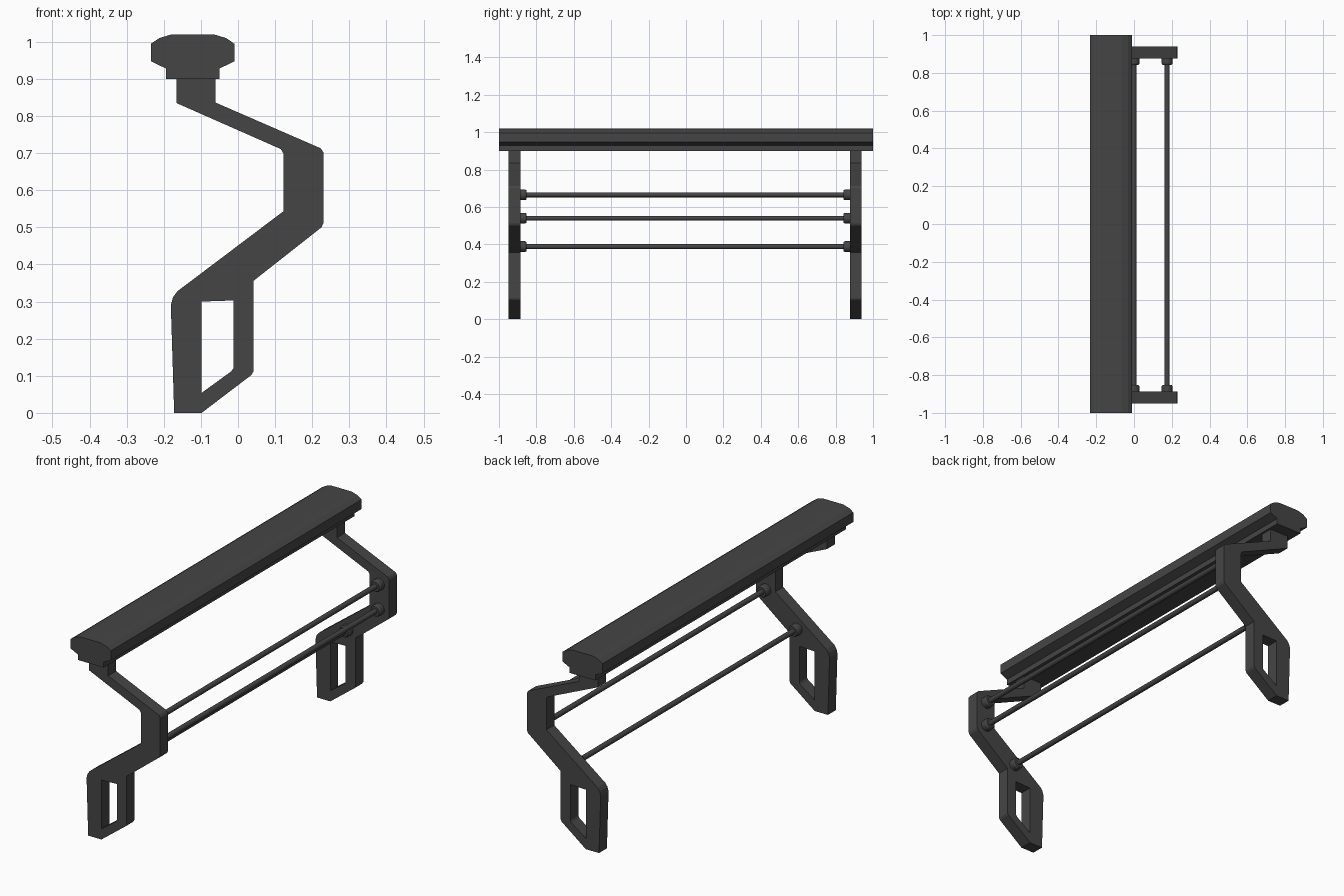
import bpy, bmesh, math
from mathutils import Vector

if "Cube" in bpy.data.objects:
    bpy.data.objects.remove(bpy.data.objects["Cube"])

dark = bpy.data.materials.new("dark_grey")
dark.diffuse_color = (0.06, 0.06, 0.06, 1)
dark.use_nodes = True
dark.node_tree.nodes["Principled BSDF"].inputs["Base Color"].default_value = dark.diffuse_color


def add_object(name, bm):
    bmesh.ops.recalc_face_normals(bm, faces=bm.faces)
    mesh = bpy.data.meshes.new(name)
    bm.to_mesh(mesh)
    bm.free()
    obj = bpy.data.objects.new(name, mesh)
    bpy.context.collection.objects.link(obj)
    mesh.materials.append(dark)
    return obj


def extrude_profile(name, loops, y0, y1):
    """Fill x/z outlines (first outer, rest holes) and extrude along y."""
    bm = bmesh.new()
    for loop in loops:
        vs = [bm.verts.new((x, y0, z)) for x, z in loop]
        for a, b in zip(vs, vs[1:] + vs[:1]):
            bm.edges.new((a, b))
    bmesh.ops.triangle_fill(bm, edges=bm.edges[:], use_beauty=True, normal=(0, -1, 0))
    res = bmesh.ops.extrude_face_region(bm, geom=bm.faces[:], use_keep_orig=True)
    verts = [g for g in res["geom"] if isinstance(g, bmesh.types.BMVert)]
    bmesh.ops.translate(bm, verts=verts, vec=(0, y1 - y0, 0))
    return add_object(name, bm)


def lathe_y(name, x, z, rings, segments=24):
    """Closed round part along y from (y, radius) rings."""
    bm = bmesh.new()
    loops = []
    for y, r in rings:
        loops.append([bm.verts.new((x + r * math.cos(2 * math.pi * i / segments), y,
                                    z + r * math.sin(2 * math.pi * i / segments)))
                      for i in range(segments)])
    for a, b in zip(loops, loops[1:]):
        for i in range(segments):
            j = (i + 1) % segments
            bm.faces.new((a[i], a[j], b[j], b[i]))
    bm.faces.new(loops[0])
    bm.faces.new(loops[-1])
    obj = add_object(name, bm)
    bpy.ops.object.select_all(action='DESELECT')
    obj.select_set(True)
    bpy.context.view_layer.objects.active = obj
    bpy.ops.object.shade_smooth_by_angle(angle=math.radians(30))
    return obj


# Top rail: half profile (offset, z) mirrored about its own centre line
RAIL_X = -0.122
half = [(0.072, 0.9), (0.072, 0.928), (0.112, 0.947), (0.112, 0.995),
        (0.09, 1.01), (0.057, 1.02)]
rail = [(RAIL_X + d, z) for d, z in half] + [(RAIL_X - d, z) for d, z in reversed(half)]
extrude_profile("top_rail", [rail], -1, 1)

# Side brackets with a window in the foot
outline = [(-0.166, 0.9), (-0.166, 0.835), (0.115, 0.711), (0.122, 0.7), (0.122, 0.543),
           (-0.163, 0.328), (-0.175, 0.312), (-0.181, 0.29), (-0.172, 0), (-0.098, 0),
           (0.036, 0.102), (0.042, 0.112), (0.042, 0.356), (0.225, 0.5), (0.23, 0.511),
           (0.23, 0.702), (0.223, 0.713), (-0.06, 0.836), (-0.06, 0.9)]
window = [(-0.098, 0.3), (-0.098, 0.054), (-0.018, 0.112), (-0.012, 0.121), (-0.012, 0.303)]
FRONT_IN, BACK_IN = -0.886, 0.876
extrude_profile("front_bracket", [outline, window], -0.949, FRONT_IN)
extrude_profile("back_bracket", [outline, window], BACK_IN, 0.939)

# Cross rods with a collar at each bracket
for n, (x, z) in enumerate([(0.175, 0.665), (0.175, 0.54), (0.0, 0.388)], 1):
    lathe_y(f"cross_rod_{n}", x, z, [(FRONT_IN, 0.013), (BACK_IN, 0.013)])
    for side, y, s in (("front", FRONT_IN, 1), ("back", BACK_IN, -1)):
        lathe_y(f"{side}_collar_{n}", x, z,
                [(y, 0.029), (y + s * 0.026, 0.029), (y + s * 0.034, 0.024)])
